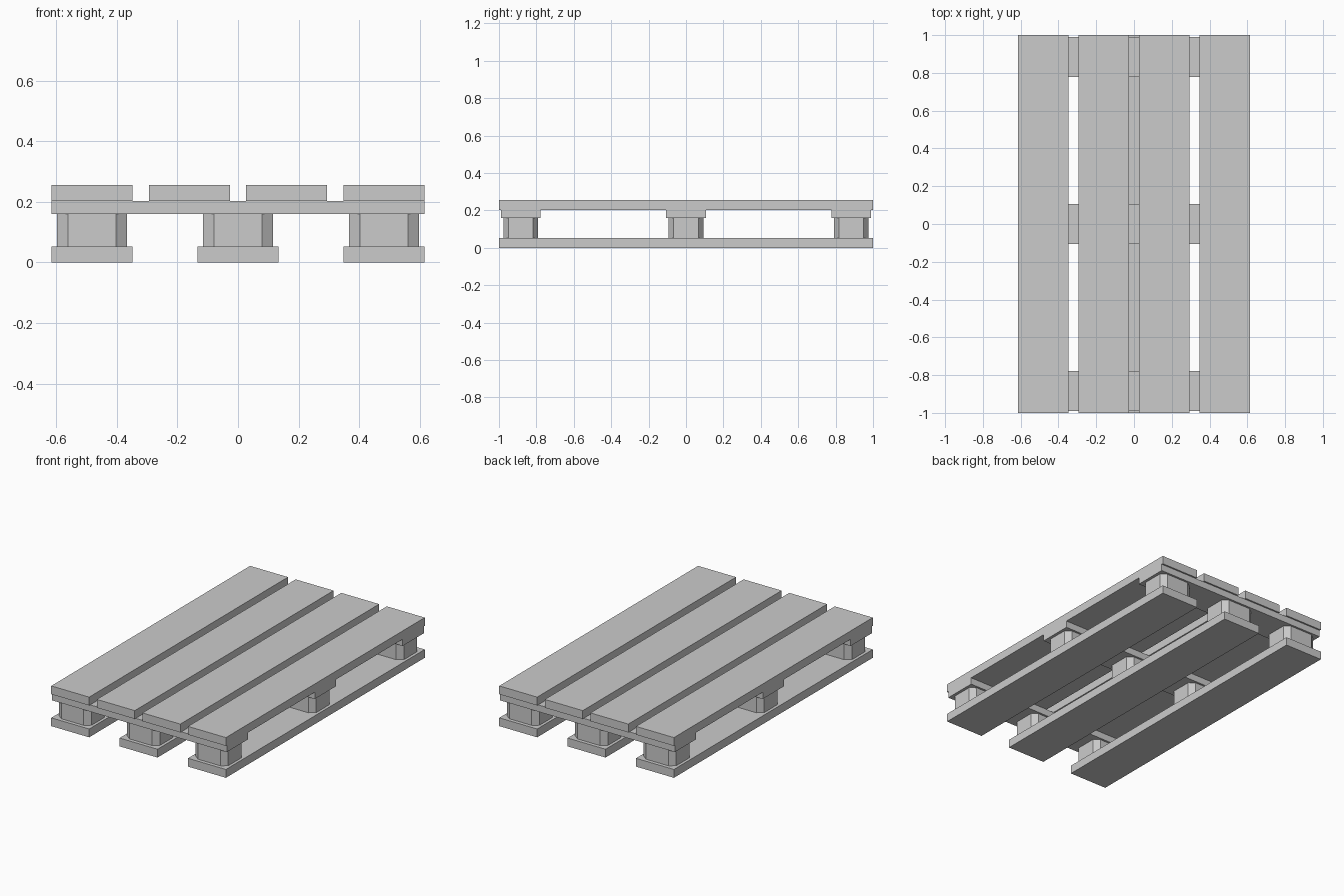
import bpy

# Remove the default cube
default = bpy.data.objects.get("Cube")
if default:
    bpy.data.objects.remove(default, do_unlink=True)

# Single plain grey
grey = bpy.data.materials.new("plain_grey")
grey.use_nodes = True
colour = (0.6, 0.6, 0.6, 1)
grey.diffuse_color = colour
grey.node_tree.nodes["Principled BSDF"].inputs["Base Color"].default_value = colour


def prism(name, outline, centre, z0, z1):
    """Upright prism from a counter-clockwise outline."""
    n = len(outline)
    verts = [(x, y, z) for z in (z0, z1) for x, y in outline]
    faces = [tuple(reversed(range(n))), tuple(range(n, 2 * n))]
    faces += [(i, (i + 1) % n, (i + 1) % n + n, i + n) for i in range(n)]
    mesh = bpy.data.meshes.new(name)
    mesh.from_pydata(verts, [], faces)
    mesh.materials.append(grey)
    obj = bpy.data.objects.new(name, mesh)
    obj.location = (*centre, 0)
    bpy.context.collection.objects.link(obj)


def rectangle(hx, hy):
    return [(-hx, -hy), (hx, -hy), (hx, hy), (-hx, hy)]


def octagon(hx, hy, cx, cy):
    """Rectangle with its corners cut off."""
    ix, iy = hx - cx, hy - cy
    return [(-ix, -hy), (ix, -hy), (hx, -iy), (hx, iy),
            (ix, hy), (-ix, hy), (-hx, iy), (-hx, -iy)]


HALF_W, BOARD_W = 0.615, 0.1335
OUTER_X = HALF_W - BOARD_W
COLUMNS = {"right": -OUTER_X, "middle": 0, "left": OUTER_X}
ROWS = {"front": -0.884, "centre": 0, "back": 0.884}
Z_BASE, Z_BLOCK, Z_CROSS, Z_TOP = 0.053, 0.16, 0.203, 0.256

# Long bottom runners
for side, x in COLUMNS.items():
    prism(f"bottom_board_{side}", rectangle(BOARD_W, 1), (x, 0), 0, Z_BASE)

# Cross boards and the chamfered spacer blocks under them
for row, y in ROWS.items():
    prism(f"cross_board_{row}", rectangle(HALF_W, 0.106), (0, y), Z_BLOCK, Z_CROSS)
    for side, x in COLUMNS.items():
        prism(f"block_{row}_{side}", octagon(0.115, 0.093, 0.036, 0.027),
              (x, y), Z_BASE, Z_BLOCK)

# Long deck boards, evenly spaced
for i in range(4):
    x = -OUTER_X + i * OUTER_X * 2 / 3
    prism(f"deck_board_{i + 1}", rectangle(BOARD_W, 1), (x, 0), Z_CROSS, Z_TOP)
